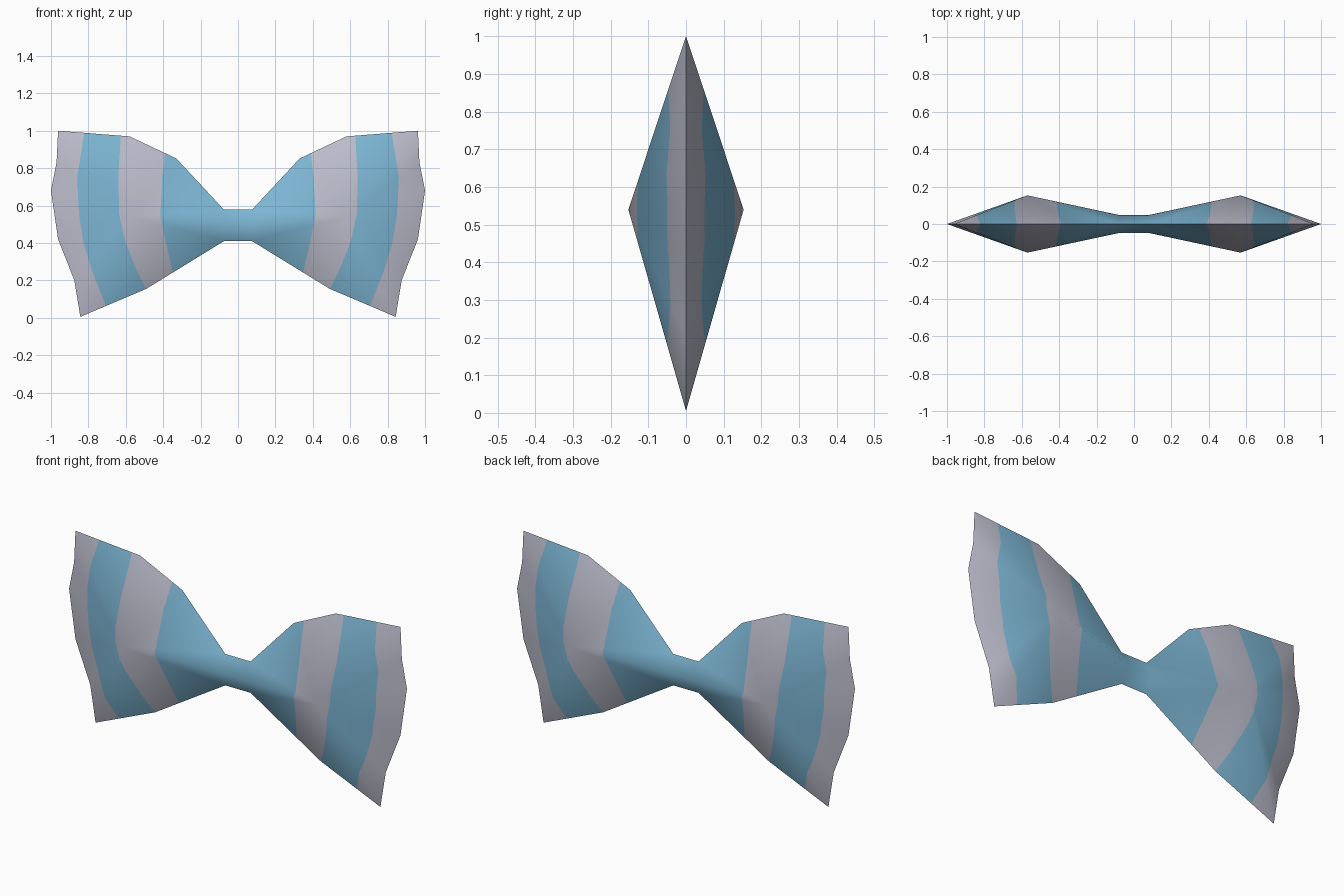
import bpy, bmesh, math
from mathutils import Vector

if "Cube" in bpy.data.objects:
    bpy.data.objects.remove(bpy.data.objects["Cube"])

# Outline of the right wing (x, z), from neck top clockwise to neck bottom
OUTLINE = [(0.075, 0.578), (0.33, 0.852), (0.58, 0.97), (0.962, 1.0), (0.97, 0.83),
           (1.0, 0.68), (0.962, 0.42), (0.875, 0.20), (0.843, 0.005), (0.49, 0.155),
           (0.075, 0.41)]
PEAK = (0.57, -0.153, 0.54)       # puffed centre of a wing
NECK = (0.075, -0.047, 0.495)     # ridge of the narrow middle

# Stripe edges: |x| at each height
HEIGHTS = [0.0, 0.25, 0.4, 0.55, 0.75, 1.0]
STRIPES = [[0.30, 0.35, 0.385, 0.415, 0.405, 0.375],
           [0.41, 0.54, 0.60, 0.635, 0.64, 0.625],
           [0.68, 0.78, 0.825, 0.85, 0.86, 0.82]]


def material(name, rgb):
    m = bpy.data.materials.new(name)
    m.diffuse_color = (*rgb, 1)
    m.use_nodes = True
    m.node_tree.nodes["Principled BSDF"].inputs["Base Color"].default_value = m.diffuse_color
    return m


def cut(bm, faces, co, no):
    geom = set(faces)
    for f in faces:
        geom.update(f.edges)
        geom.update(f.verts)
    bmesh.ops.bisect_plane(bm, geom=list(geom), dist=1e-5, plane_co=co, plane_no=no)


def stripe_x(row, z):
    for i in range(len(HEIGHTS) - 1):
        if z <= HEIGHTS[i + 1] or i == len(HEIGHTS) - 2:
            t = (z - HEIGHTS[i]) / (HEIGHTS[i + 1] - HEIGHTS[i])
            return row[i] + t * (row[i + 1] - row[i])


bm = bmesh.new()

# Both wings: a fan of faces around each peak
inner = []
for s in (1, -1):
    rim = [bm.verts.new((s * x, 0, z)) for x, z in OUTLINE]
    peak = bm.verts.new((s * PEAK[0], PEAK[1], PEAK[2]))
    neck = bm.verts.new((s * NECK[0], NECK[1], NECK[2]))
    ring = rim + [neck]
    for a, b in zip(ring, ring[1:] + ring[:1]):
        bm.faces.new((a, b, peak))
    inner.append((rim[0], neck, rim[-1]))

# Middle band joining the wings
(rt, rn, rb), (lt, ln, lb) = inner
bm.faces.new((rt, rn, ln, lt))
bm.faces.new((rn, rb, lb, ln))
bm.normal_update()
for f in bm.faces:
    if f.normal.y > 0:
        f.normal_flip()
bm.normal_update()

# Keep the smooth shading of the plain shape through the stripe cuts
layer = bm.verts.layers.float_vector.new("soft")
for v in bm.verts:
    v[layer] = v.normal.copy()

# Cut the stripe edges into the cloth
for z in HEIGHTS[1:-1]:
    cut(bm, bm.faces[:], (0, 0, z), (0, 0, 1))
for row in STRIPES:
    for i in range(len(HEIGHTS) - 1):
        z0, z1 = HEIGHTS[i], HEIGHTS[i + 1]
        for s in (1, -1):
            band = [f for f in bm.faces if z0 < f.calc_center_median().z < z1
                    and f.calc_center_median().x * s > 0.1]
            cut(bm, band, (s * row[i], 0, z0), (z1 - z0, 0, -s * (row[i + 1] - row[i])))

# Alternate the colours from the middle outwards
for f in bm.faces:
    c = f.calc_center_median()
    f.material_index = sum(abs(c.x) > stripe_x(row, c.z) for row in STRIPES) % 2
    f.smooth = True

soft = [Vector(v[layer]).normalized() for v in bm.verts]
bm.verts.layers.float_vector.remove(layer)
mesh = bpy.data.meshes.new("bow_half")
bm.to_mesh(mesh)
bm.free()
mesh.materials.append(material("sky blue", (0.205, 0.468, 0.658)))
mesh.materials.append(material("pale grey", (0.51, 0.51, 0.61)))
mesh.normals_split_custom_set_from_vertices(soft)

# Front and back halves meet at the sharp rim
for name, angle in (("bow_front", 0), ("bow_back", math.pi)):
    ob = bpy.data.objects.new(name, mesh)
    ob.rotation_euler.z = angle
    bpy.context.collection.objects.link(ob)
